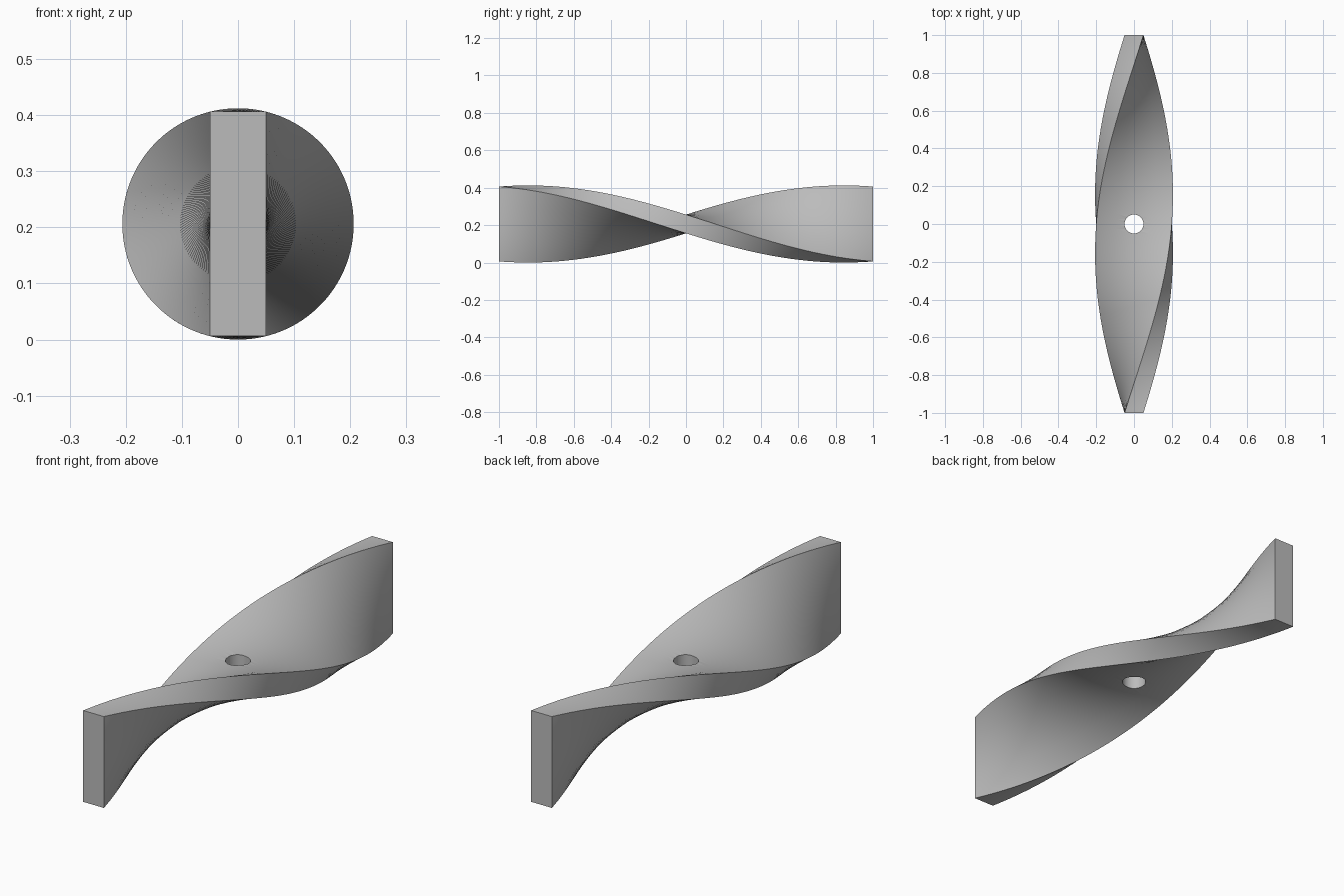
import bpy
import bmesh
import math
from mathutils import Matrix

old = bpy.data.objects.get("Cube")
if old:
    bpy.data.objects.remove(old, do_unlink=True)

LENGTH, WIDTH, THICK = 2.0, 0.4, 0.1
HOLE_RADIUS = 0.05
CENTRE_Z = math.hypot(WIDTH, THICK) / 2

# Plain grey material
grey = bpy.data.materials.new("grey")
grey.use_nodes = True
colour = (0.5, 0.5, 0.5, 1)
grey.diffuse_color = colour
grey.node_tree.nodes["Principled BSDF"].inputs["Base Color"].default_value = colour


def add_object(name, bm):
    mesh = bpy.data.meshes.new(name)
    bmesh.ops.recalc_face_normals(bm, faces=bm.faces)
    bm.to_mesh(mesh)
    bm.free()
    mesh.materials.append(grey)
    obj = bpy.data.objects.new(name, mesh)
    bpy.context.collection.objects.link(obj)
    return obj


def slice_box(bm, axis, size, count):
    """Cut evenly spaced loops across the box along one axis."""
    for i in range(1, count):
        point, normal = [0, 0, 0], [0, 0, 0]
        point[axis] = size * (i / count - 0.5)
        normal[axis] = 1
        bmesh.ops.bisect_plane(bm, geom=bm.verts[:] + bm.edges[:] + bm.faces[:],
                               plane_co=point, plane_no=normal)


# Flat bar, twisted half a turn along its length
bm = bmesh.new()
bmesh.ops.create_cube(bm, size=1, matrix=Matrix.Diagonal((WIDTH, LENGTH, THICK, 1)))
slice_box(bm, 1, LENGTH, 72)
slice_box(bm, 0, WIDTH, 4)
for v in bm.verts:
    v.co = Matrix.Rotation(v.co.y * math.pi / LENGTH, 3, "Y") @ v.co
    v.co.z += CENTRE_Z
bmesh.ops.triangulate(bm, faces=bm.faces)
bar = add_object("twisted_bar", bm)

# Round hole through the middle
bm = bmesh.new()
bmesh.ops.create_cone(bm, cap_ends=True, segments=48, radius1=HOLE_RADIUS,
                      radius2=HOLE_RADIUS, depth=WIDTH,
                      matrix=Matrix.Translation((0, 0, CENTRE_Z)))
cutter = add_object("hole_cutter", bm)
cut = bar.modifiers.new("hole", "BOOLEAN")
cut.operation = "DIFFERENCE"
cut.solver = "EXACT"
cut.object = cutter

bpy.ops.object.select_all(action="DESELECT")
bar.select_set(True)
bpy.context.view_layer.objects.active = bar
bpy.ops.object.modifier_apply(modifier=cut.name)
bpy.data.objects.remove(cutter, do_unlink=True)

# Smooth sides with crisp edges
bpy.ops.object.shade_smooth_by_angle(angle=math.radians(30))
